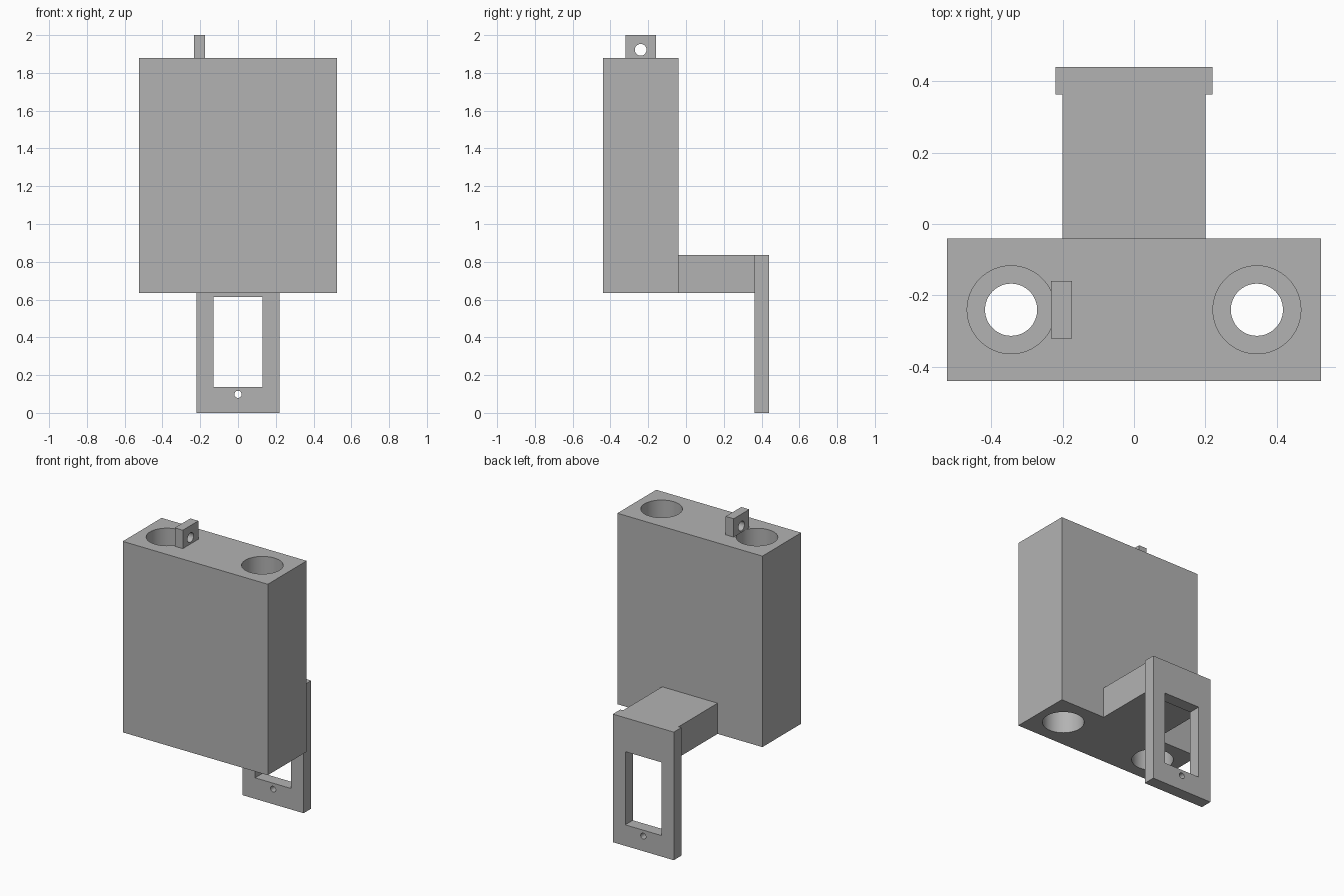
import bpy
from math import pi

cube = bpy.data.objects.get("Cube")
if cube:
    bpy.data.objects.remove(cube, do_unlink=True)

grey = bpy.data.materials.new("plain grey")
grey.use_nodes = True
grey.diffuse_color = (0.45, 0.45, 0.45, 1)
grey.node_tree.nodes["Principled BSDF"].inputs["Base Color"].default_value = (0.45, 0.45, 0.45, 1)


def box(name, x, y, z):
    """Box spanning the given (min, max) ranges."""
    spans = (x, y, z)
    bpy.ops.mesh.primitive_cube_add(size=1, location=[(a + b) / 2 for a, b in spans])
    ob = bpy.context.object
    ob.name = name
    ob.scale = [b - a for a, b in spans]
    bpy.ops.object.transform_apply(location=False, rotation=False, scale=True)
    ob.data.materials.append(grey)
    return ob


def rod(radius, depth, location, rotation=(0, 0, 0)):
    """Cylindrical cutter."""
    bpy.ops.mesh.primitive_cylinder_add(vertices=64, radius=radius, depth=depth,
                                        location=location, rotation=rotation)
    ob = bpy.context.object
    ob.data.materials.append(grey)
    return ob


def cut(target, cutter):
    """Subtract the cutter from the target, then discard it."""
    mod = target.modifiers.new("cut", 'BOOLEAN')
    mod.operation = 'DIFFERENCE'
    mod.solver = 'EXACT'
    mod.object = cutter
    bpy.ops.object.select_all(action='DESELECT')
    bpy.context.view_layer.objects.active = target
    target.select_set(True)
    bpy.ops.object.modifier_apply(modifier=mod.name)
    bpy.data.objects.remove(cutter, do_unlink=True)


def smooth(ob):
    bpy.ops.object.select_all(action='DESELECT')
    bpy.context.view_layer.objects.active = ob
    ob.select_set(True)
    bpy.ops.object.shade_smooth_by_angle(angle=pi / 6)


BOTTOM, TOP = 0.635, 1.88
MID = (BOTTOM + TOP) / 2
WEB = 0.1  # thickness of the collar inside each bore

# Main block with two bores, wide at both ends and narrow at the inner collar
body = box("main_block", (-0.523, 0.523), (-0.44, -0.04), (BOTTOM, TOP))
for side in (-1, 1):
    x, y = side * 0.344, -0.24
    cut(body, rod(0.073, 2, (x, y, MID)))
    for end in (-1, 1):
        cut(body, rod(0.123, 1, (x, y, MID + end * (WEB / 2 + 0.5))))
smooth(body)

# Pierced lug on top
lug = box("top_lug", (-0.232, -0.174), (-0.32, -0.16), (TOP, 2))
cut(lug, rod(0.031, 0.3, (-0.203, -0.24, 1.922), (0, pi / 2, 0)))
smooth(lug)

# Arm reaching back to the mounting plate
box("rear_arm", (-0.2, 0.2), (-0.04, 0.362), (BOTTOM, 0.835))

# Mounting plate with a window and a screw hole
plate = box("mounting_plate", (-0.22, 0.22), (0.362, 0.44), (0, 0.835))
cut(plate, box("window_cutter", (-0.13, 0.13), (0.2, 0.6), (0.137, 0.614)))
cut(plate, rod(0.019, 0.4, (0, 0.4, 0.098), (pi / 2, 0, 0)))
smooth(plate)
